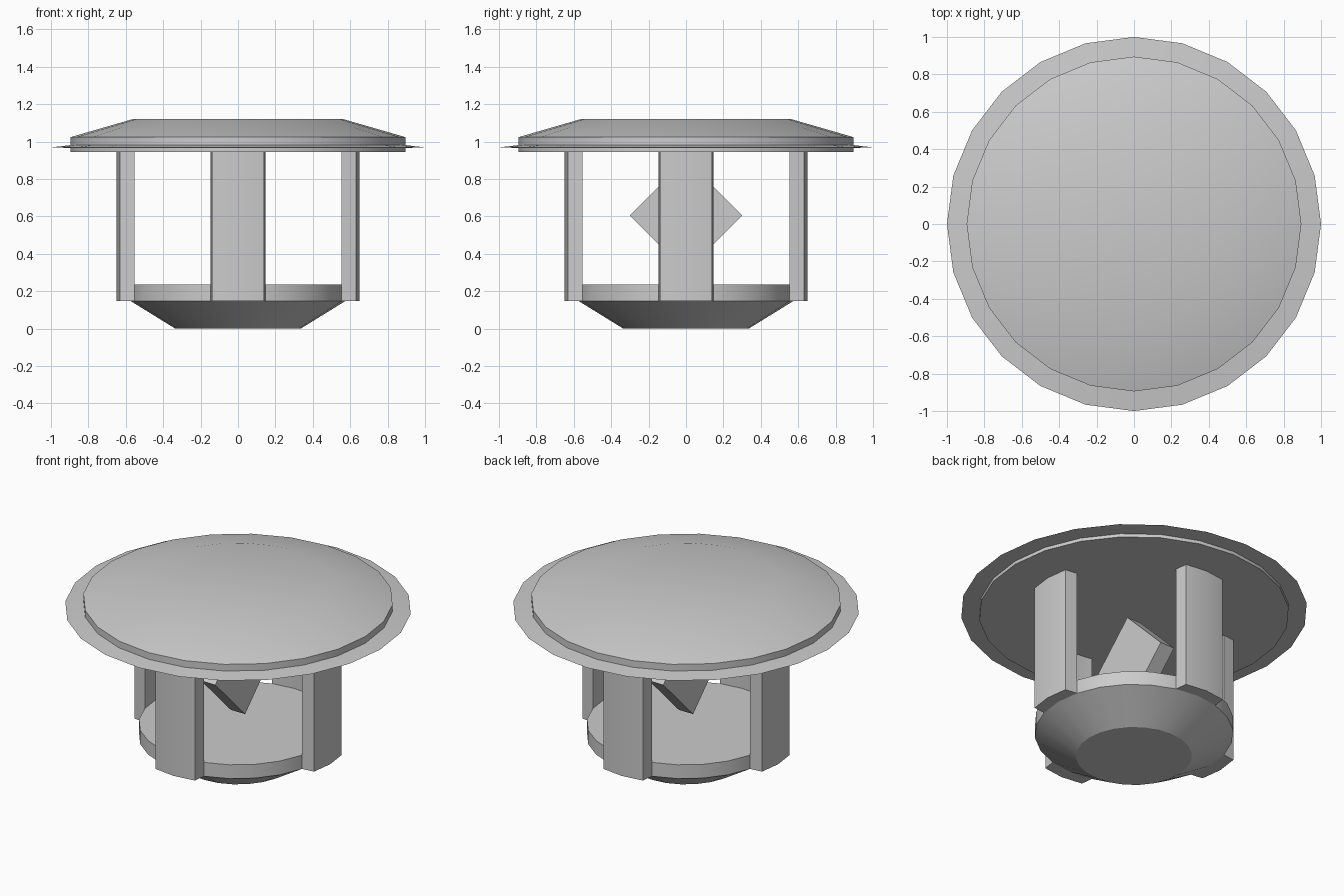
import bpy, bmesh, math
from mathutils import Matrix

if "Cube" in bpy.data.objects:
    bpy.data.objects.remove(bpy.data.objects["Cube"])

SIDES = 24


def finish(name, bm):
    bmesh.ops.recalc_face_normals(bm, faces=bm.faces)
    mesh = bpy.data.meshes.new(name)
    bm.to_mesh(mesh)
    bm.free()
    obj = bpy.data.objects.new(name, mesh)
    bpy.context.collection.objects.link(obj)
    bpy.ops.object.select_all(action='DESELECT')
    obj.select_set(True)
    bpy.context.view_layer.objects.active = obj
    bpy.ops.object.shade_smooth_by_angle(angle=math.radians(30))
    return obj


def lathe(name, profile, closed=False):
    """Turn (radius, z) points around z; open profiles get flat end caps."""
    bm = bmesh.new()
    rings = []
    for r, z in profile:
        rings.append([bm.verts.new((r * math.cos(2 * math.pi * i / SIDES),
                                    r * math.sin(2 * math.pi * i / SIDES), z))
                      for i in range(SIDES)])
    pairs = list(zip(rings, rings[1:]))
    if closed:
        pairs.append((rings[-1], rings[0]))
    else:
        bm.faces.new(rings[0])
        bm.faces.new(rings[-1])
    for a, b in pairs:
        for i in range(SIDES):
            j = (i + 1) % SIDES
            bm.faces.new((a[i], a[j], b[j], b[i]))
    return finish(name, bm)


def prism(name, outline, offset, matrix):
    """Extrude a closed outline of 3D points, then place it."""
    bm = bmesh.new()
    face = bm.faces.new([bm.verts.new(p) for p in outline])
    top = bmesh.ops.extrude_face_region(bm, geom=[face], use_keep_orig=True)
    moved = [v for v in top['geom'] if isinstance(v, bmesh.types.BMVert)]
    bmesh.ops.translate(bm, verts=moved, vec=offset)
    bmesh.ops.transform(bm, matrix=matrix, verts=bm.verts)
    return finish(name, bm)


# Tapered base with a short upright band
lathe("base", [(0.335, 0), (0.573, 0.147), (0.573, 0.235)])

# Domed cap and the thin flange around its rim
lathe("cap", [(0.895, 0.945), (0.895, 1.024), (0.556, 1.122)])
lathe("flange", [(0.89, 0.982), (1.0, 0.969), (0.89, 0.966)], closed=True)

# Four pillars following the curve of the base
pillar = [(0.553, -0.148, 0.147), (0.632, -0.138, 0.147), (0.65, 0, 0.147),
          (0.632, 0.138, 0.147), (0.553, 0.148, 0.147), (0.573, 0, 0.147)]
for k in range(4):
    prism(f"pillar_{k + 1}", pillar, (0, 0, 0.798),
          Matrix.Rotation(k * math.pi / 2, 4, 'Z'))

# Floating diamond plate in the middle
diamond = [(-0.05, 0, -0.3), (-0.05, 0.3, 0), (-0.05, 0, 0.3), (-0.05, -0.3, 0)]
prism("diamond_plate", diamond, (0.1, 0, 0), Matrix.Translation((0, 0, 0.605)))
